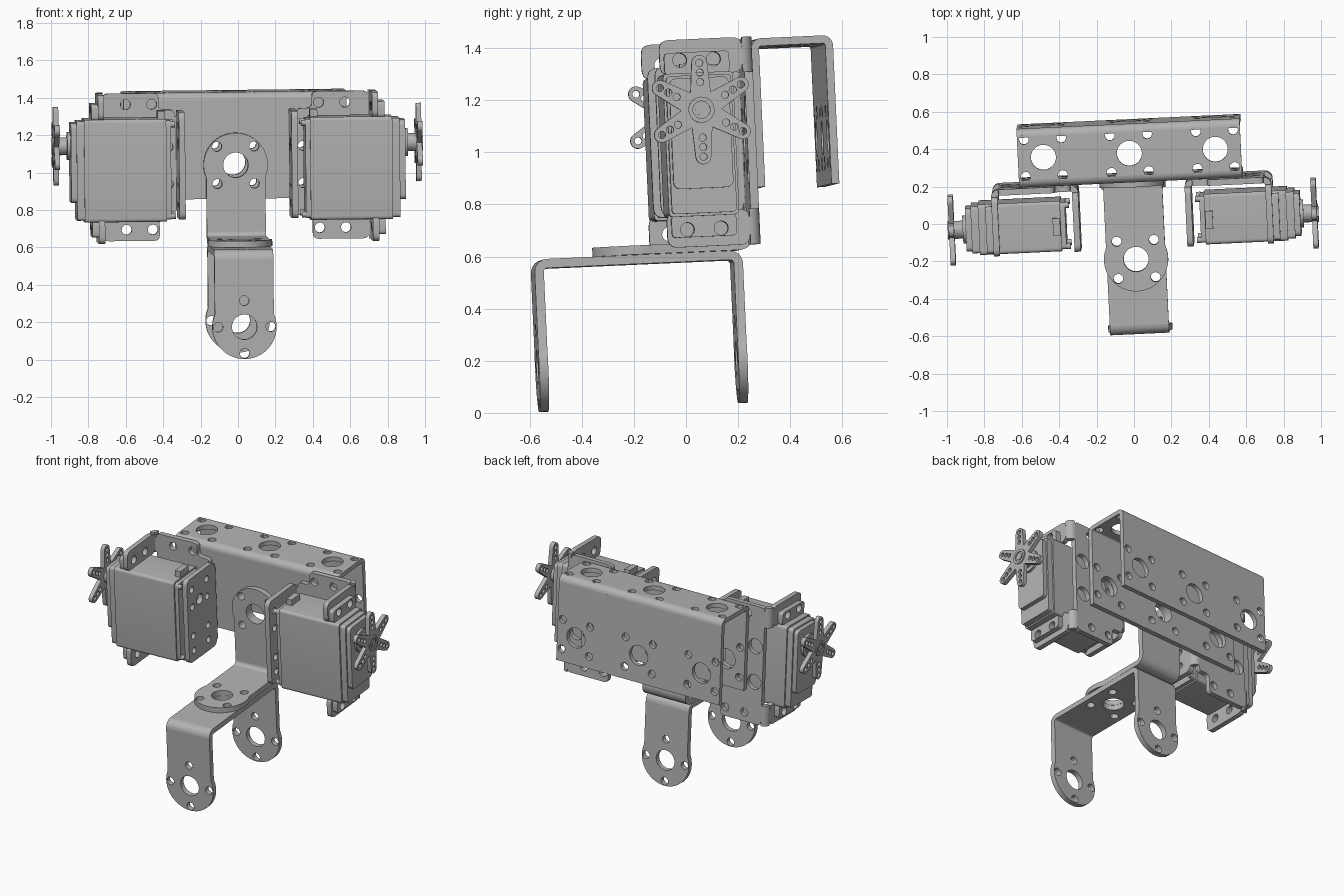
import bpy, bmesh
from math import sin, cos, pi, acos
from mathutils import Matrix, Euler, Vector

cube = bpy.data.objects.get("Cube")
if cube:
    bpy.data.objects.remove(cube)

# Single metal grey
grey = bpy.data.materials.new("metal grey")
grey.use_nodes = True
grey.diffuse_color = (0.45, 0.45, 0.45, 1)
grey.node_tree.nodes["Principled BSDF"].inputs["Base Color"].default_value = (0.45, 0.45, 0.45, 1)

# The whole assembly leans slightly
POSE = Euler((0.045, -0.012, 0.047)).to_matrix().to_4x4() @ Matrix.Translation((0.01, 0, 0))
TO_XYZ = {"x": lambda u, v, w: (w, u, v),
          "y": lambda u, v, w: (u, w, v),
          "z": lambda u, v, w: (u, v, w)}


def plate(name, loops, axis, w0, w1, side=1):
    """Extrude an outline (first loop) with holes (other loops) along an axis."""
    cu = bpy.data.curves.new("outline", "CURVE")
    cu.dimensions, cu.fill_mode = "2D", "BOTH"
    cu.extrude = (w1 - w0) / 2
    for loop in loops:
        sp = cu.splines.new("POLY")
        sp.points.add(len(loop) - 1)
        for p, (u, v) in zip(sp.points, loop):
            p.co = (u, v, 0, 1)
        sp.use_cyclic_u = True
    tmp = bpy.data.objects.new("outline", cu)
    bpy.context.collection.objects.link(tmp)
    dg = bpy.context.evaluated_depsgraph_get()
    me = bpy.data.meshes.new_from_object(tmp.evaluated_get(dg))
    bpy.data.objects.remove(tmp)
    bpy.data.curves.remove(cu)
    bm = bmesh.new()
    bm.from_mesh(me)
    for v in bm.verts:
        x, y, z = TO_XYZ[axis](v.co.x, v.co.y, v.co.z + (w0 + w1) / 2)
        v.co = (side * x, y, z)
    bmesh.ops.remove_doubles(bm, verts=bm.verts, dist=1e-5)
    bmesh.ops.recalc_face_normals(bm, faces=bm.faces)
    bm.to_mesh(me)
    bm.free()
    me.materials.clear()
    me.materials.append(grey)
    for p in me.polygons:
        p.material_index = 0
    me.shade_smooth()
    me.set_sharp_from_angle(angle=0.6)
    me.name = name
    ob = bpy.data.objects.new(name, me)
    bpy.context.collection.objects.link(ob)
    ob.matrix_world = POSE
    return ob


def circle(u, v, r, n=24):
    return [(u + r * cos(2 * pi * i / n), v + r * sin(2 * pi * i / n)) for i in range(n)]


def rect(u0, u1, v0, v1):
    return [(u0, v0), (u1, v0), (u1, v1), (u0, v1)]


def rounded(points, r, n=5):
    """Round every corner of a polygon."""
    out = []
    for i, p in enumerate(points):
        p = Vector(p)
        a = p + (Vector(points[i - 1]) - p).normalized() * r
        b = p + (Vector(points[(i + 1) % len(points)]) - p).normalized() * r
        for k in range(n + 1):
            t = k / n
            q = a * (1 - t) ** 2 + p * 2 * t * (1 - t) + b * t * t
            out.append((q.x, q.y))
    return out


def pattern(u, v, phase=pi / 4):
    """One large hole with four small ones around it."""
    small = [circle(u + 0.141 * cos(phase + k * pi / 2), v + 0.141 * sin(phase + k * pi / 2), 0.026, 16)
             for k in range(4)]
    return [circle(u, v, 0.067, 32)] + small


def tongue(c, end, half=0.158, r=0.172, n=32):
    """Strip from v=end to a disc centred at v=c."""
    d = 1 if c > end else -1
    a = acos(half / r)
    arc = [-a + (pi + 2 * a) * i / n for i in range(n + 1)]
    return [(r * cos(t), c + d * r * sin(t)) for t in arc] + [(-half, end), (half, end)]


def bend(name, cu, cv, ro, thick, quadrant, axis, w0, w1, side=1, n=6):
    """Quarter-round sheet bend."""
    ang = [(quadrant + i / n) * pi / 2 for i in range(n + 1)]
    ri = ro - thick
    ring = [(cu + ro * cos(a), cv + ro * sin(a)) for a in ang]
    ring += [(cu + ri * cos(a), cv + ri * sin(a)) for a in reversed(ang)]
    plate(name, [ring], axis, w0, w1, side)


# Channel beam, open below and at both ends
MID = 1.03
L = 0.597
STEPS = (-0.46, 0, 0.46)


def hole_row(v):
    return [h for u in STEPS for h in pattern(u, v)]


plate("channel_top", [rect(-L, L, 0.325, 0.56)] + hole_row(0.443), "z", 1.388, 1.418)
for label, y in (("front", 0.285), ("back", 0.57)):
    plate("channel_" + label, [rect(-L, L, 0.848, 1.378)] + hole_row(MID), "y", y, y + 0.03)
bend("channel_front_bend", 0.325, 1.378, 0.04, 0.03, 1, "x", -L, L)
bend("channel_back_bend", 0.56, 1.378, 0.04, 0.03, 0, "x", -L, L)

# L bracket hanging from the channel
W = 0.158
plate("l_bracket_upright", [tongue(MID, 0.674)] + pattern(0, MID), "y", 0.25, 0.285)
plate("l_bracket_foot", [tongue(-0.16, 0.225)] + pattern(0, -0.16), "z", 0.614, 0.649)
bend("l_bracket_bend", 0.225, 0.674, 0.06, 0.035, 3, "x", -W, W)

# C bracket with two legs pointing down
plate("c_bracket_top", [rect(-W, W, -0.514, 0.187)] + pattern(0, -0.16), "z", 0.578, 0.613)
for label, y, q, cy in (("front", -0.564, 1, -0.514), ("back", 0.202, 0, 0.187)):
    plate("c_bracket_leg_" + label, [tongue(0.2, 0.563)] + pattern(0, 0.2, 0), "y", y, y + 0.035)
    bend("c_bracket_bend_" + label, cy, 0.563, 0.05, 0.035, q, "x", -W, W)

# Servo with bracket and horn on each side
T = 0.033
CY, CZ = 0.065, 1.15


def star():
    """Six-armed horn outline."""
    pts = []
    for k in range(6):
        a = pi / 2 + k * pi / 3
        for i in range(9):
            t = a - pi / 2 + pi * i / 8
            pts.append((CY + 0.18 * cos(a) + 0.03 * cos(t), CZ + 0.18 * sin(a) + 0.03 * sin(t)))
        pts.append((CY + 0.078 * cos(a + pi / 6), CZ + 0.078 * sin(a + pi / 6)))
    return pts


for s, label in ((1, "left_"), (-1, "right_")):
    # Mounting bracket
    base = [(0.325, 0.755), (0.41, 0.755), (0.41, 0.63), (0.71, 0.63),
            (0.71, 1.42), (0.41, 1.42), (0.41, 1.33), (0.325, 1.33)]
    base = rounded(base[:2] + [(0.41, 0.63)] + base[3:], 0.03)
    holes = pattern(0.46, MID) + [circle(0.65, MID + d, 0.05) for d in (-0.12, 0.12)]
    holes += [circle(x, z, 0.027, 16) for x in (0.447, 0.587) for z in (0.69, 1.36)]
    plate(label + "bracket_base", [base] + holes, "y", 0.249, 0.282, s)
    inner = rounded(rect(-0.076, 0.242, 0.755, 1.33), 0.04)
    holes = [circle(y, z, 0.022, 16) for y in (-0.02, 0.15) for z in (0.83, 0.93, 1.13, 1.25)]
    holes.append(circle(CY, CZ, 0.035))
    plate(label + "bracket_inner", [inner] + holes, "x", 0.285, 0.285 + T, s)
    bend(label + "bracket_inner_bend", 0.325, 0.242, 0.04, T, 1, "z", 0.79, 1.295, s)
    for end, z0, z1, hz, e0, e1 in (("top", 1.29, 1.425, 1.345, 1.29, 1.375),
                                    ("bottom", 0.628, 0.765, 0.695, 0.665, 0.75)):
        bolts = [circle(y, hz, 0.027, 16) for y in (0, 0.13)]
        plate(label + "bracket_tab_" + end, [rounded(rect(-0.076, 0.242, z0, z1), 0.04)] + bolts,
              "x", 0.717, 0.75, s)
        bend(label + "bracket_tab_bend_" + end, 0.71, 0.242, 0.04, T, 0, "z", z0, z1, s)
        plate(label + "servo_ear_" + end, [rounded(rect(-0.06, 0.19, e0, e1), 0.02)] + bolts,
              "x", 0.75, 0.785, s)

    # Servo case in stacked sections
    for part, x0, x1, inset in (("servo_rear", 0.36, 0.385, 0.01), ("servo_body", 0.385, 0.825, 0),
                                ("servo_front", 0.825, 0.865, 0.01)):
        box = rect(-0.07 + inset, 0.2 - inset, 0.745 + inset, 1.295 - inset)
        plate(label + part, [rounded(box, 0.02)], "x", x0, x1, s)
    plate(label + "servo_cap", [rounded(rect(-0.05, 0.18, 0.85, 1.275), 0.03)], "x", 0.865, 0.895, s)
    plate(label + "cable_boot", [rect(0.388, 0.428, 0.015, 0.11)], "z", 1.29, 1.335, s)
    for y in (-0.045, 0.175):
        for z in (0.775, 1.265):
            plate(label + "case_screw", [circle(y, z, 0.016, 12)], "x", 0.338, 0.362, s)

    # Output shaft and star horn
    plate(label + "shaft_collar", [circle(CY, CZ, 0.075)], "x", 0.89, 0.912, s)
    plate(label + "shaft", [circle(CY, CZ, 0.048)], "x", 0.905, 0.965, s)
    holes = [circle(CY + r * cos(pi / 2 + k * pi / 3), CZ + r * sin(pi / 2 + k * pi / 3), 0.014, 12)
             for k in range(6) for r in (0.107, 0.143, 0.18)]
    plate(label + "horn", [star()] + holes, "x", 0.957, 0.985, s)
    plate(label + "horn_hub", [circle(CY, CZ, 0.05), circle(CY, CZ, 0.033)], "x", 0.98, 0.992, s)
    plate(label + "horn_screw", [circle(CY, CZ, 0.022)], "x", 0.98, 0.99, s)
